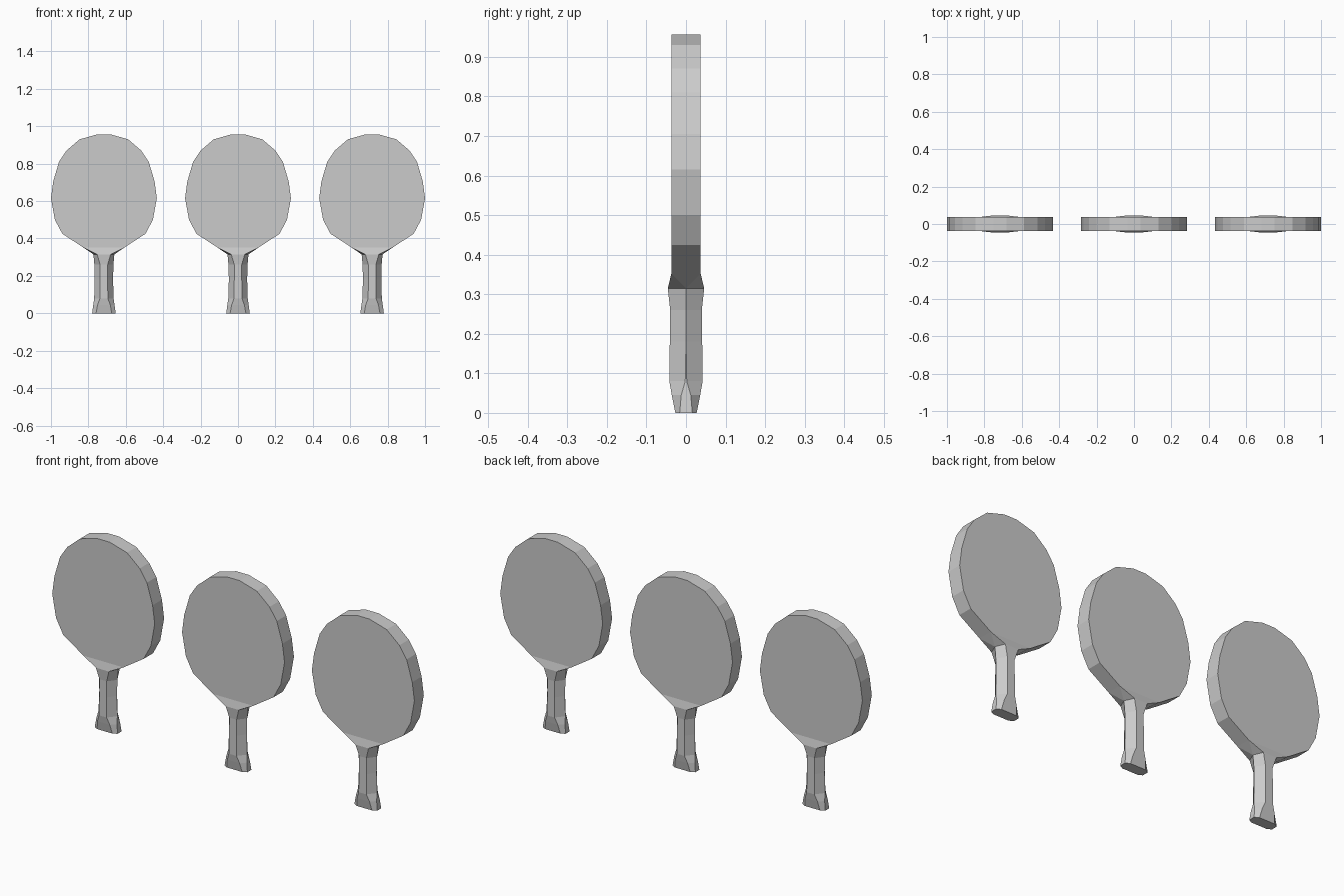
import bpy
import bmesh

cube = bpy.data.objects.get("Cube")
if cube:
    bpy.data.objects.remove(cube)

GREY = (0.6, 0.6, 0.6, 1.0)
grey = bpy.data.materials.new("plain_grey")
grey.use_nodes = True
grey.diffuse_color = GREY
grey.node_tree.nodes["Principled BSDF"].inputs["Base Color"].default_value = GREY

SPACING = 0.717
HALF_THICK = 0.037

# Right half of the blade outline, top to bottom (x, z)
OUTLINE = [(0.035, 0.957), (0.13, 0.93), (0.2, 0.87), (0.24, 0.81), (0.271, 0.705),
           (0.283, 0.615), (0.262, 0.5), (0.222, 0.425), (0.11, 0.352)]

# Handle sections: height, flat half width, flat depth, side half width, side depth
SECTIONS = [(0, 0.042, 0.027, 0.063, 0.016),
            (0.045, 0.034, 0.036, 0.057, 0.012),
            (0.08, 0.021, 0.042, 0.052, 0.002),
            (0.18, 0.02, 0.041, 0.049, 0),
            (0.26, 0.02, 0.040, 0.051, 0),
            (0.315, 0.036, 0.046, 0.056, 0),
            (0.352, 0.11, HALF_THICK, 0.11, HALF_THICK)]


def finish(bm, name, x):
    bmesh.ops.remove_doubles(bm, verts=bm.verts, dist=0.0005)
    bmesh.ops.recalc_face_normals(bm, faces=bm.faces)
    mesh = bpy.data.meshes.new(name)
    bm.to_mesh(mesh)
    bm.free()
    mesh.materials.append(grey)
    obj = bpy.data.objects.new(name, mesh)
    obj.location.x = x
    bpy.context.collection.objects.link(obj)


def loft(bm, rings):
    loops = [[bm.verts.new(p) for p in ring] for ring in rings]
    count = len(loops[0])
    for low, high in zip(loops, loops[1:]):
        for i in range(count):
            j = (i + 1) % count
            bm.faces.new((low[i], low[j], high[j], high[i]))
    bm.faces.new(loops[0])
    bm.faces.new(loops[-1])


def build_blade(name, x):
    profile = OUTLINE + [(-px, pz) for px, pz in reversed(OUTLINE)]
    bm = bmesh.new()
    loft(bm, [[(px, y, pz) for px, pz in profile] for y in (-HALF_THICK, HALF_THICK)])
    finish(bm, name, x)


def build_handle(name, x):
    rings = []
    for z, fw, fd, sw, sd in SECTIONS:
        rings.append([(fw, -fd, z), (sw, -sd, z), (sw, sd, z), (fw, fd, z),
                      (-fw, fd, z), (-sw, sd, z), (-sw, -sd, z), (-fw, -fd, z)])
    bm = bmesh.new()
    loft(bm, rings)
    finish(bm, name, x)


# Three identical paddles in a row
for side, offset in (("right", -SPACING), ("middle", 0), ("left", SPACING)):
    build_blade(side + "_paddle_blade", offset)
    build_handle(side + "_paddle_handle", offset)
